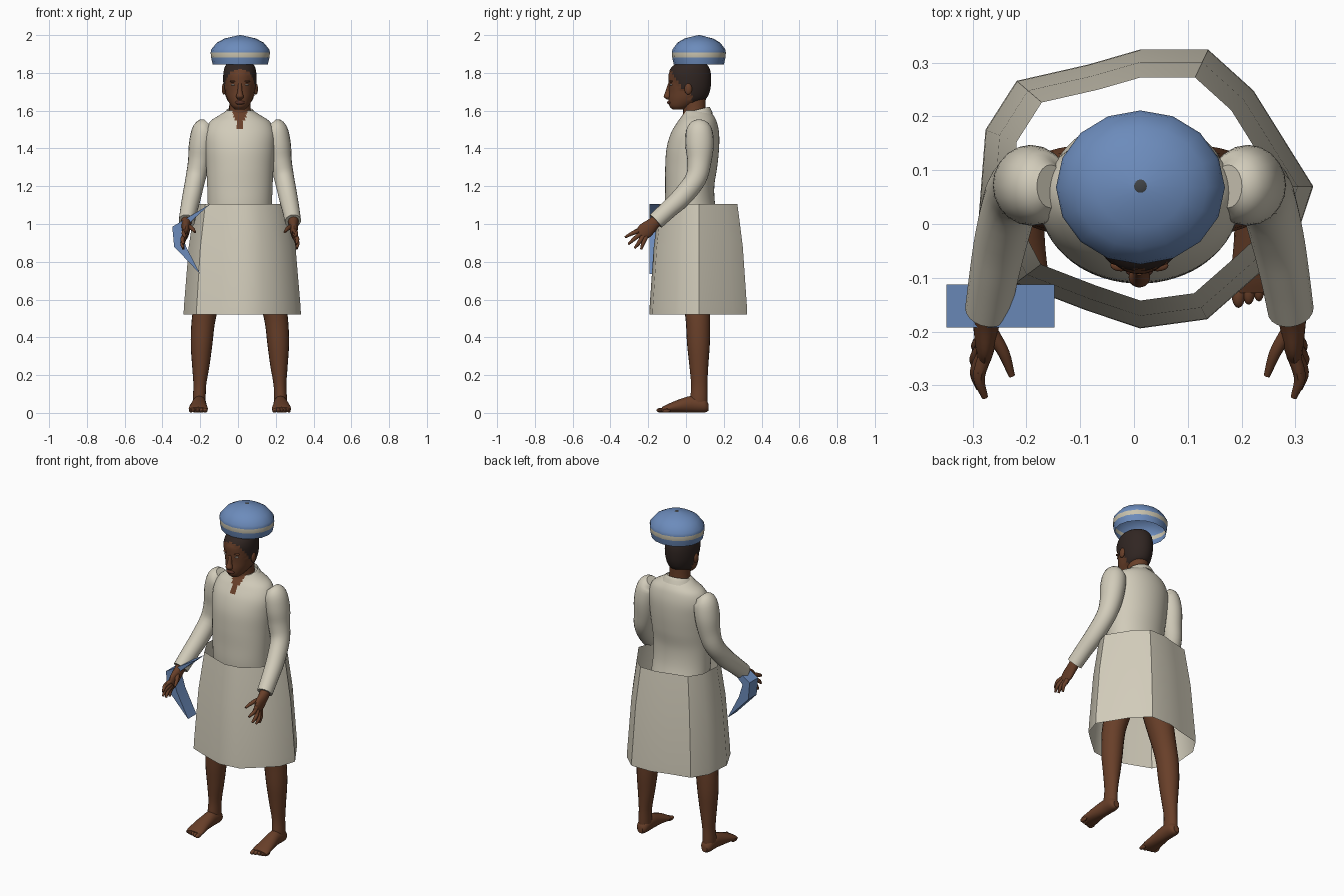
import bpy
import bmesh
from math import sin, cos, pi
from mathutils import Vector, Matrix

default = bpy.data.objects.get("Cube")
if default:
    bpy.data.objects.remove(default, do_unlink=True)

MID = 0.01  # the figure stands slightly off the centre line
parts = []


def material(name, *rgb):
    mat = bpy.data.materials.new(name)
    mat.use_nodes = True
    colour = (*rgb, 1)
    mat.diffuse_color = colour
    mat.node_tree.nodes["Principled BSDF"].inputs["Base Color"].default_value = colour
    return mat


cream = material("cream cloth", .64, .6, .49)
skin = material("brown skin", .14, .05, .022)
hair = material("dark hair", .03, .019, .016)
blue = material("blue felt", .15, .26, .5)
band = material("pale band", .58, .54, .42)
button = material("dark button", .05, .055, .06)
eye_white = material("eye white", .4, .36, .32)
lip = material("lip", .1, .033, .02)


def finish(name, bm, *mats):
    bmesh.ops.recalc_face_normals(bm, faces=bm.faces)
    mesh = bpy.data.meshes.new(name)
    bm.to_mesh(mesh)
    bm.free()
    for mat in mats:
        mesh.materials.append(mat)
    obj = bpy.data.objects.new(name, mesh)
    bpy.context.collection.objects.link(obj)
    parts.append(obj)
    return obj


def bridge(bm, rings):
    for low, high in zip(rings, rings[1:]):
        n = len(low)
        for i in range(n):
            j = (i + 1) % n
            bm.faces.new((low[i], low[j], high[j], high[i]))


def smooth_path(stations, steps):
    """Catmull-Rom through the stations, which hold position and two radii."""
    pts = [Vector(s) for s in stations]
    pts = [2 * pts[0] - pts[1]] + pts + [2 * pts[-1] - pts[-2]]
    out = []
    for a, b, c, d in zip(pts, pts[1:], pts[2:], pts[3:]):
        for k in range(steps):
            t = k / steps
            out.append(b + (c - a) * t / 2 + (a * 2 - b * 5 + c * 4 - d) * t * t / 2
                       + (b * 3 - a - c * 3 + d) * t ** 3 / 2)
    return out + [pts[-2]]


def loft_mesh(stations, axis=None, side=1, sides=20, steps=4, cap=True):
    bm = bmesh.new()
    path = smooth_path(stations, steps)
    rings = []
    for i, p in enumerate(path):
        centre = Vector(p[:3])
        u = Vector((1, 0, 0))
        if axis == "Z":
            v = Vector((0, 1, 0))
        elif axis == "Y":
            v = Vector((0, 0, 1))
        else:
            ahead = Vector(path[min(i + 1, len(path) - 1)][:3])
            tangent = (ahead - Vector(path[max(i - 1, 0)][:3])).normalized()
            u = (u - tangent * tangent.x).normalized()
            v = tangent.cross(u)
        ring = []
        for k in range(sides):
            a = 2 * pi * k / sides
            co = centre + u * p[3] * cos(a) + v * p[4] * sin(a)
            ring.append(bm.verts.new((MID + side * co.x, co.y, co.z)))
        rings.append(ring)
    bridge(bm, rings)
    if cap:
        bm.faces.new(rings[0])
        bm.faces.new(rings[-1])
    return bm


def loft(name, stations, mat, **options):
    return finish(name, loft_mesh(stations, **options), mat)


def ellipsoid(name, centre, radii, mat, side=1):
    bm = bmesh.new()
    x, y, z = centre
    place = Matrix.Translation((MID + side * x, y, z)) @ Matrix.Diagonal((*radii, 1))
    bmesh.ops.create_uvsphere(bm, u_segments=16, v_segments=10, radius=1, matrix=place)
    return finish(name, bm, mat)


def front_back(rows):
    """Rows of height, front, back and half width become loft stations."""
    return [(0, (f + b) / 2, z, w, (b - f) / 2) for z, f, b, w in rows]


# Shirt body, with the open neck showing skin
bm = loft_mesh(front_back([
    (.84, -.06, .18, .14), (.92, -.09, .2, .17), (1, -.1, .18, .17), (1.1, -.11, .155, .17),
    (1.2, -.11, .15, .173), (1.3, -.11, .165, .178), (1.4, -.103, .175, .185),
    (1.48, -.08, .175, .185), (1.54, -.045, .163, .16), (1.575, -.02, .145, .11),
    (1.6, -.01, .12, .07)]), axis="Z", sides=64, steps=6)
for f in bm.faces:
    c = f.calc_center_median()
    if c.y < .03 and abs(c.x - MID) < (c.z - 1.48) * .35:
        f.material_index = 1
finish("shirt", bm, cream, skin)

# Folded collar, split at the front and tilted forward
bm = loft_mesh([(0, .055, 1.575, .072, .07), (0, .055, 1.61, .066, .066),
                (0, .055, 1.612, .072, .071), (0, .052, 1.575, .098, .09)],
               axis="Z", sides=32, steps=2, cap=False)
gap = [f for f in bm.faces if f.calc_center_median().y < .02
       and abs(f.calc_center_median().x - MID) < .036]
bmesh.ops.delete(bm, geom=gap, context="FACES")
for v in bm.verts:
    v.co.z -= .25 * (.1 - v.co.y)
finish("collar", bm, cream)

# Neck and head, with hair raised from the scalp
loft("neck", [(0, .05, 1.52, .07, .07), (0, .045, 1.6, .058, .06), (0, .04, 1.68, .055, .065)],
     skin, axis="Z")
bm = loft_mesh(front_back([
    (1.605, -.07, -.01, .025), (1.625, -.088, .04, .046), (1.66, -.092, .098, .066),
    (1.7, -.09, .12, .077), (1.75, -.092, .128, .083), (1.8, -.09, .126, .082),
    (1.84, -.06, .11, .07), (1.865, -.01, .07, .035)]), axis="Z", sides=48, steps=6)
bm.normal_update()
scalp = set()
for f in bm.faces:
    c = f.calc_center_median()
    above_ear = c.z > 1.72 and c.y > -.02 - (c.z - 1.72) * .6
    if c.z > 1.82 or above_ear or (c.z > 1.64 and c.y > .03):
        f.material_index = 1
        scalp.update(f.verts)
for v in scalp:
    v.co += Vector((v.co.x - MID, v.co.y - .02, 0)).normalized() * .005
finish("head", bm, skin, hair)
loft("nose", [(0, -.085, 1.745, .009, .01), (0, -.094, 1.7, .013, .015),
              (0, -.099, 1.675, .02, .019), (0, -.092, 1.66, .012, .01)], skin, axis="Z")
ellipsoid("mouth", (0, -.086, 1.643), (.026, .014, .011), lip)

# Limbs and paired features
for side, label in ((1, "left"), (-1, "right")):
    ellipsoid(label + "_eye", (.034, -.077, 1.737), (.013, .009, .005), eye_white, side)
    ellipsoid(label + "_brow", (.034, -.077, 1.755), (.02, .011, .006), skin, side)
    ellipsoid(label + "_ear", (.085, .012, 1.715), (.011, .02, .03), skin, side)
    loft(label + "_sleeve", [
        (.165, .07, 1.53, .035, .04), (.188, .07, 1.5, .062, .068), (.203, .072, 1.42, .067, .075),
        (.215, .07, 1.33, .06, .064), (.235, .052, 1.24, .053, .056), (.255, -.02, 1.145, .05, .053),
        (.27, -.095, 1.075, .046, .048), (.281, -.16, 1.015, .043, .046)], cream, side=side)
    loft(label + "_palm", [(.281, -.14, 1.035, .03, .03), (.284, -.175, 1, .026, .034),
                           (.286, -.215, .965, .02, .042), (.288, -.24, .943, .015, .034)],
         skin, side=side)
    fingers = {
        "thumb": ((.275, -.2, .99), (.252, -.24, .975), (.237, -.282, .957)),
        "index": ((.285, -.24, .968), (.298, -.285, .95), (.287, -.322, .93)),
        "middle": ((.288, -.237, .95), (.304, -.275, .92), (.298, -.305, .893)),
        "ring": ((.288, -.225, .94), (.305, -.25, .9), (.301, -.272, .872)),
        "little": ((.288, -.21, .935), (.302, -.226, .9), (.3, -.238, .866))}
    for finger, joints in fingers.items():
        radii = (.013, .011, .006)
        loft(label + "_" + finger + "_finger", [(*p, r, r) for p, r in zip(joints, radii)],
             skin, side=side, sides=10)
    loft(label + "_leg", [
        (.085, .06, .92, .08, .09), (.125, .06, .75, .08, .085), (.178, .06, .56, .067, .069),
        (.195, .064, .47, .062, .064), (.203, .066, .36, .057, .06), (.207, .068, .25, .046, .05),
        (.212, .07, .15, .034, .043), (.215, .068, .08, .034, .045), (.215, .066, .03, .034, .046)],
        skin, axis="Z", side=side)
    loft(label + "_foot", [
        (.215, .118, .03, .018, .02), (.215, .095, .04, .034, .038), (.215, .03, .046, .037, .044),
        (.219, -.04, .036, .044, .034), (.22, -.1, .023, .051, .022), (.22, -.128, .016, .048, .014)],
        skin, axis="Y", side=side)
    for toe in range(5):
        ellipsoid(label + "_toe", (.184 + toe * .019, -.13 + toe * .006, .014),
                  (.013 - toe * .001, .026, .013), skin, side)

# Open faceted skirt, flaring to the hem
hem = [(-.218, .266), (-.086, .296), (.011, .324), (.138, .324), (.222, .248), (.333, .07),
       (.3, -.03), (.235, -.09), (.136, -.177), (.011, -.194), (-.09, -.16), (-.22, -.11),
       (-.288, .02), (-.276, .175)]
hub = Vector((.015, .065))
bm = bmesh.new()
rings = []
for z, scale in ((.52, 1), (.56, .995), (.88, .91), (1.105, .8)):
    spots = [hub + (Vector(p) - hub) * scale for p in hem]
    rings.append([bm.verts.new((*p, z)) for p in spots])
bridge(bm, rings)
finish("skirt", bm, cream)

# Hat, open underneath, with a pale stripe
bm = bmesh.new()
rings = []
for z, scale in ((1.845, .93), (1.882, .985), (1.908, 1), (1.925, .975), (1.96, .79),
                 (1.982, .53), (1.998, .09)):
    angles = [2 * pi * k / 16 for k in range(16)]
    rings.append([bm.verts.new((.012 + .157 * scale * cos(a), .068 + .143 * scale * sin(a), z))
                  for a in angles])
bridge(bm, rings)
bm.faces.new(rings[-1])
for f in bm.faces:
    if 1.885 < f.calc_center_median().z < 1.905:
        f.material_index = 1
finish("hat", bm, blue, band)
ellipsoid("hat_button", (.002, .07, 1.995), (.015, .015, .005), button)

# Bent visor held at the right hand
outline = [(-.148, 1.105), (-.348, .985), (-.338, .88), (-.2, .735), (-.275, .88),
           (-.3, .96), (-.25, 1.012)]
bm = bmesh.new()
rings = [[bm.verts.new((x, y, z)) for x, z in outline] for y in (-.192, -.112)]
bridge(bm, rings)
for ring in rings:
    bm.faces.new(ring)
finish("visor", bm, blue)

# Smooth shading that keeps hard edges
bpy.ops.object.select_all(action="DESELECT")
for obj in parts:
    obj.select_set(True)
bpy.context.view_layer.objects.active = parts[0]
bpy.ops.object.shade_smooth_by_angle(angle=pi / 5)
